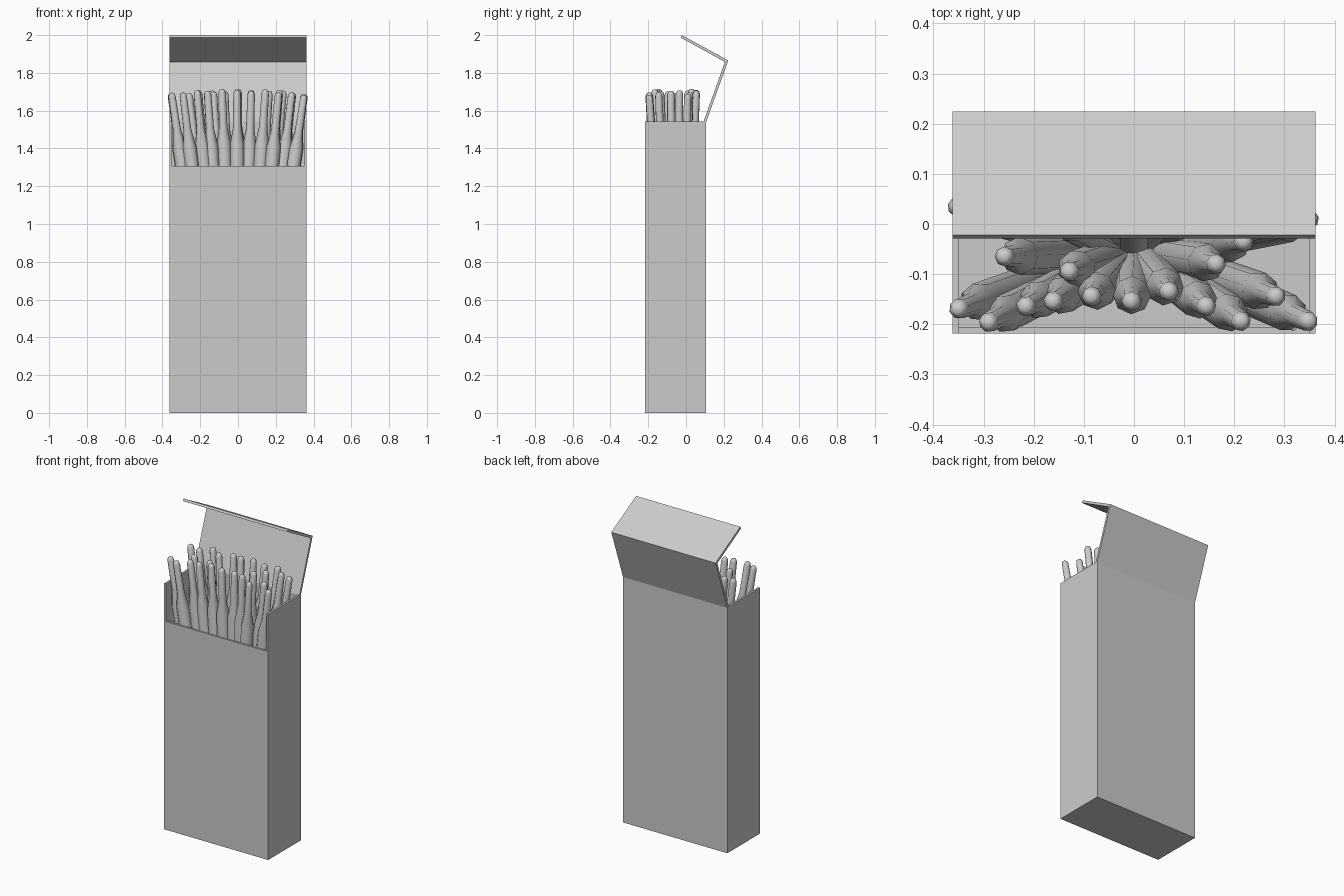
import bpy, bmesh, math
from mathutils import Vector

if "Cube" in bpy.data.objects:
    bpy.data.objects.remove(bpy.data.objects["Cube"])

grey = bpy.data.materials.new("light grey")
grey.diffuse_color = (0.6, 0.6, 0.6, 1)
grey.use_nodes = True
grey.node_tree.nodes["Principled BSDF"].inputs["Base Color"].default_value = grey.diffuse_color


def add_object(name, bm):
    mesh = bpy.data.meshes.new(name)
    bmesh.ops.recalc_face_normals(bm, faces=bm.faces)
    bm.to_mesh(mesh)
    bm.free()
    mesh.materials.append(grey)
    ob = bpy.data.objects.new(name, mesh)
    bpy.context.collection.objects.link(ob)
    return ob


def slab(name, x0, x1, y0, y1, z0, z1):
    bm = bmesh.new()
    bmesh.ops.create_cube(bm, size=1)
    for v in bm.verts:
        v.co = ((x0 + x1) / 2 + v.co.x * (x1 - x0),
                (y0 + y1) / 2 + v.co.y * (y1 - y0),
                (z0 + z1) / 2 + v.co.z * (z1 - z0))
    return add_object(name, bm)


# Open carton: tall sides and back, lower front
W, F, B, H, T = 0.362, -0.218, 0.107, 1.543, 0.013
I = W - T
slab("carton_floor", -I, I, F + T, B - T, 0, T)
slab("carton_left_side", -W, -I, F, B, 0, H)
slab("carton_right_side", I, W, F, B, 0, H)
slab("carton_back", -I, I, B - T, B, 0, H)
slab("carton_front", -I, I, F, F + T, 0, 1.307)

# Folded lid: bent side profile extruded across the width
profile = [(0.107, 1.54), (0.224, 1.866), (-0.022, 2.0), (-0.029, 1.987),
           (0.206, 1.858), (0.093, 1.543)]
bm = bmesh.new()
face = bm.faces.new([bm.verts.new((-W, y, z)) for y, z in profile])
ext = bmesh.ops.extrude_face_region(bm, geom=[face])
bmesh.ops.translate(bm, vec=(2 * W, 0, 0),
                    verts=[g for g in ext["geom"] if isinstance(g, bmesh.types.BMVert)])
add_object("folded_lid", bm)


# Sticks: thick lower body, shoulder, thin neck with a rounded tip
def stick(name, foot, tip, sides=8):
    axis = tip - foot
    length = axis.length
    rings = [(0.038, 0), (0.038, length - 0.29), (0.022, length - 0.20),
             (0.020, length - 0.02), (0.015, length - 0.005), (0.008, length)]
    rot = axis.to_track_quat('Z', 'Y')
    bm = bmesh.new()
    loops = []
    for r, h in rings:
        loops.append([bm.verts.new(foot + rot @ Vector((
            r * math.cos(math.tau * k / sides), r * math.sin(math.tau * k / sides), h)))
            for k in range(sides)])
    for a, b in zip(loops, loops[1:]):
        for k in range(sides):
            n = (k + 1) % sides
            bm.faces.new((a[k], a[n], b[n], b[k]))
    bm.faces.new(loops[0])
    bm.faces.new(loops[-1])
    ob = add_object(name, bm)
    bpy.context.view_layer.objects.active = ob
    ob.select_set(True)
    bpy.ops.object.shade_smooth_by_angle(angle=math.radians(50))
    ob.select_set(False)


tips = [(-.352, -.17), (-.292, -.197), (-.26, -.065), (-.217, -.165), (-.162, -.155),
        (-.13, -.095), (-.085, -.145), (-.005, -.155), (.07, -.135), (.145, -.165),
        (.165, -.08), (.215, -.195), (.22, -.035), (.285, -.145), (.35, -.195),
        (-.355, .035), (.352, .01), (-.29, .03), (-.21, .05), (-.14, .01),
        (-.07, .055), (.0, .03), (.07, .055), (.15, .05), (.24, .055), (.29, .02)]
for i, (x, y) in enumerate(tips):
    top = 1.715 - 0.06 * x * x / 0.36 - 0.006 * (i % 3)
    # feet gather toward the middle of the floor
    stick(f"stick_{i + 1}", Vector((x * 0.3, -0.055 + (y + 0.055) * 0.25, 0.03)),
          Vector((x, y, top)))
